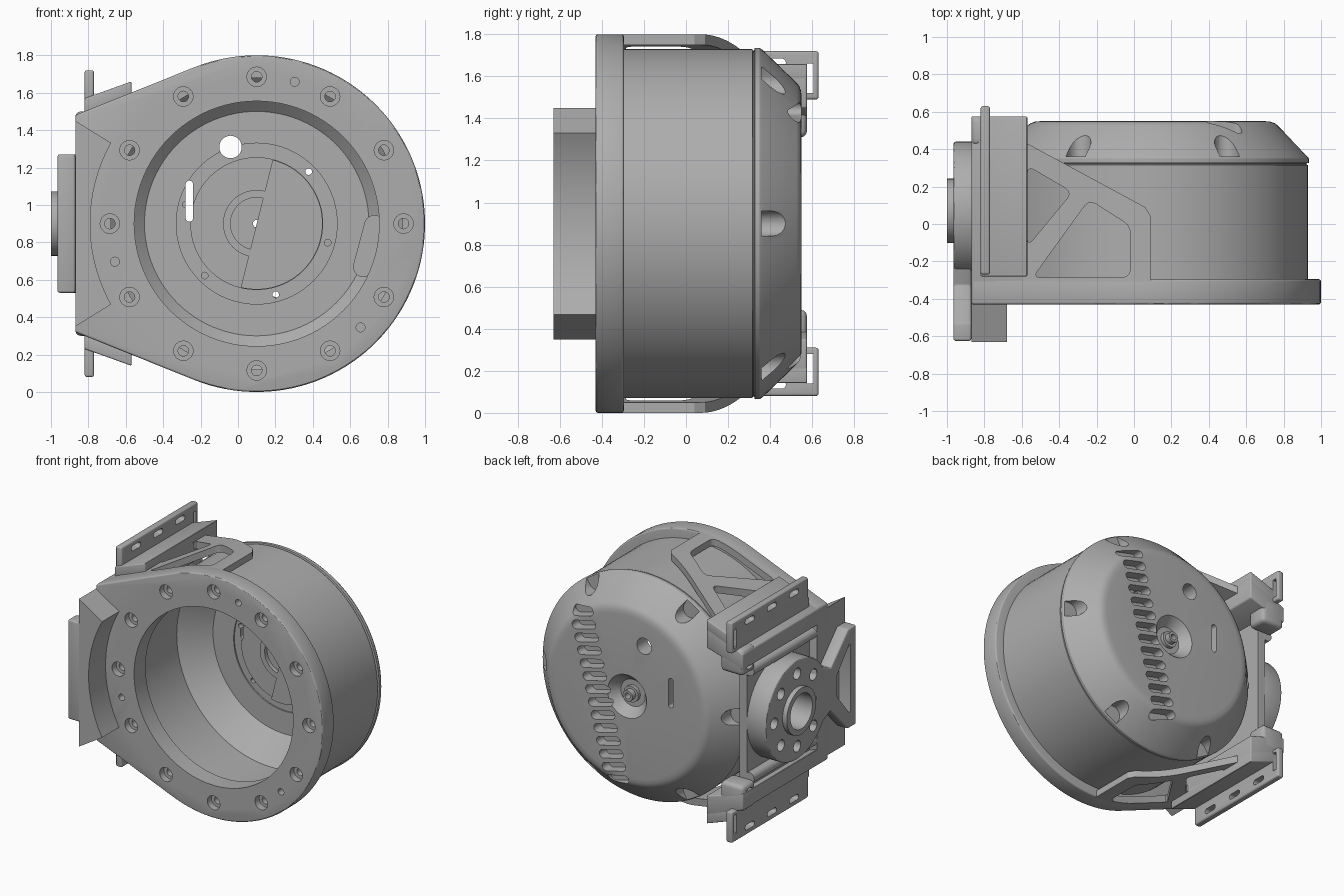
import bpy, bmesh, math
from mathutils import Vector

cube = bpy.data.objects.get("Cube")
if cube:
    bpy.data.objects.remove(cube, do_unlink=True)

CX, CZ = 0.1, 0.9          # main axis, runs along y
grey = bpy.data.materials.new("machined grey")
grey.use_nodes = True
COLOUR = (0.42, 0.42, 0.42, 1)
grey.diffuse_color = COLOUR
grey.node_tree.nodes["Principled BSDF"].inputs["Base Color"].default_value = COLOUR


def place(axis, a, b, t):
    return {"x": (t, a, b), "y": (a, t, b), "z": (a, b, t)}[axis]


def make(name, prisms, bevel=0):
    """One object from prisms (points, axis, start, end)."""
    bm = bmesh.new()
    for pts, axis, t0, t1 in prisms:
        lo = [bm.verts.new(place(axis, a, b, t0)) for a, b in pts]
        hi = [bm.verts.new(place(axis, a, b, t1)) for a, b in pts]
        bm.faces.new(lo)
        bm.faces.new(hi[::-1])
        for i in range(len(pts)):
            j = (i + 1) % len(pts)
            bm.faces.new((lo[j], lo[i], hi[i], hi[j]))
    return finish(name, bm, bevel)


def finish(name, bm, bevel=0):
    bmesh.ops.recalc_face_normals(bm, faces=bm.faces)
    mesh = bpy.data.meshes.new(name)
    bm.to_mesh(mesh)
    bm.free()
    mesh.materials.append(grey)
    ob = bpy.data.objects.new(name, mesh)
    bpy.context.collection.objects.link(ob)
    if bevel:
        mod = ob.modifiers.new("bevel", "BEVEL")
        mod.width, mod.segments, mod.angle_limit = bevel, 3, math.radians(35)
        apply(ob, mod)
    return ob


def apply(ob, mod):
    bpy.context.view_layer.objects.active = ob
    bpy.ops.object.modifier_apply(modifier=mod.name)


def cut(ob, cutter, mode="DIFFERENCE"):
    cutter.hide_render = True
    mod = ob.modifiers.new("cut", "BOOLEAN")
    mod.operation, mod.object, mod.solver = mode, cutter, "EXACT"
    apply(ob, mod)
    bpy.data.objects.remove(cutter, do_unlink=True)


def lathe(name, profile, steps=96):
    """Closed (radius, y) profile spun around the main axis."""
    bm = bmesh.new()
    rings = []
    for i in range(steps):
        a = math.tau * i / steps
        rings.append([bm.verts.new((CX + r * math.cos(a), y, CZ + r * math.sin(a)))
                      for r, y in profile])
    n = len(profile)
    for i in range(steps):
        p, q = rings[i], rings[(i + 1) % steps]
        for k in range(n):
            m = (k + 1) % n
            bm.faces.new((p[k], p[m], q[m], q[k]))
    return finish(name, bm)


def arc(a, b, r, start=0, end=360, n=32):
    full = end - start == 360
    steps = n if full else n - 1
    angles = [math.radians(start + (end - start) * i / steps) for i in range(n)]
    return [(a + r * math.cos(t), b + r * math.sin(t)) for t in angles]


def stadium(a, b, length, width, tilt=0):
    h, pts = (length - width) / 2, []
    for side, s in ((1, tilt - 90), (-1, tilt + 90)):
        t = math.radians(tilt)
        pts += arc(a + side * h * math.cos(t), b + side * h * math.sin(t),
                   width / 2, s, s + 180, 9)
    return pts


def rect(a0, a1, b0, b1):
    return [(a0, b0), (a1, b0), (a1, b1), (a0, b1)]


def flip(pts):
    return [(a, 2 * CZ - b) for a, b in pts]


def polar(r, deg):
    t = math.radians(deg)
    return CX + r * math.cos(t), CZ + r * math.sin(t)


def teardrop(r, left, half):
    """Circle joined by two tangents to a flat left end."""
    return [(left, CZ - half)] + arc(CX, CZ, r, -112, 112, 80) + [(left, CZ + half)]


# Front flange with bore, countersunk bolt holes and pin holes
flange = make("front_flange", [(teardrop(0.9, -0.87, 0.58), "y", -0.43, -0.295)], 0.012)
bolts = [polar(0.785, 30 * i) for i in range(12)]
cut(flange, make("bore_cutter", [(arc(CX, CZ, 0.655, n=96), "y", -1, 1)]))
cut(flange, make("bolt_cutter", [(arc(x, z, 0.028, n=20), "y", -1, 1) for x, z in bolts]
    + [(arc(*polar(0.785, d), 0.024, n=16), "y", -1, -0.37) for d in (75, 195, 315)]))
cut(flange, make("countersink_cutter", [(arc(x, z, 0.052, n=24), "y", -1, -0.38) for x, z in bolts]))

# Hollow housing with chamfered back
housing = lathe("housing", [
    (0.83, -0.31), (0.83, 0.315), (0.822, 0.318), (0.822, 0.324), (0.835, 0.327),
    (0.835, 0.35), (0.825, 0.365), (0.67, 0.525), (0.655, 0.538), (0.63, 0.547),
    (0.60, 0.55), (0.16, 0.55), (0.10, 0.48), (0.02, 0.48), (0.02, 0.40),
    (0.355, 0.40), (0.355, 0.43), (0.43, 0.43), (0.43, 0.42), (0.60, 0.42),
    (0.78, 0.25), (0.78, -0.31)])
TILT = math.radians(14)
slots = []
for i in range(14):
    t = (i - 6.5) * 0.093
    x = CX + t * math.sin(TILT) + 0.24 * math.cos(TILT)
    z = CZ + t * math.cos(TILT) - 0.24 * math.sin(TILT)
    slots.append((stadium(x, z, 0.2, 0.062, -14), "y", 0.47, 0.7))
cut(housing, make("vent_cutter", slots))
cut(housing, make("notch_cutter", [(stadium(*polar(0.85, 60 * i), 0.26, 0.12, 60 * i),
                                    "y", 0.36, 0.7) for i in range(6)]))
cut(housing, make("window_cutter", [
    (stadium(-0.26, 1.02, 0.22, 0.04, 90), "y", 0.3, 0.7),
    (arc(-0.04, 1.31, 0.06), "y", 0.3, 0.7)]))
cut(housing, make("ring_hole_cutter", [(arc(*polar(0.393, 15 + d), 0.018, n=12), "y", 0.3, 0.47)
                                       for d in (30, 150, 210, 270, 330)]))

# Shaft nub and inner details
lathe("shaft_nub", [(0.022, 0.46), (0.06, 0.46), (0.06, 0.505), (0.04, 0.505),
                    (0.04, 0.545), (0.022, 0.545)], 32)
make("inner_half_plate", [(arc(CX, CZ, 0.352, -104, 76, 48), "y", 0.37, 0.41)])
make("inner_half_ring", [(arc(CX, CZ, 0.18, 76, 256, 24) + arc(CX, CZ, 0.14, 256, 76, 24),
                          "y", 0.37, 0.41)])
make("inner_pad", [(stadium(0.7, 0.78, 0.34, 0.11, 75), "y", 0.29, 0.34)])

# Curved wall ahead of the flange
wall = [(-0.87, 1.45)] + arc(CX, CZ, 0.89, 151, 209, 24) + [(-0.87, 0.35)]
make("front_wall", [(wall, "y", -0.63, -0.42)])

# Pierced gussets hugging the housing, top and bottom
gusset = make("side_gussets", [(teardrop(0.9, -0.87, 0.58), "y", -0.31, 0.5)])
cut(gusset, make("shell_cutter", [(teardrop(0.85, -1.2, 0.394), "y", -1, 1)]))
outline = [(-0.6, 0.45), (-0.57, 0.43), (0.06, 0.09), (0.09, 0.04), (0.09, -0.31), (-0.6, -0.31)]
cut(gusset, make("gusset_outline", [(outline, "z", -1, 3)]), "INTERSECT")
cut(gusset, make("gusset_windows", [
    ([(-0.54, -0.285), (-0.24, 0.13), (-0.02, -0.01), (-0.02, -0.285)], "z", -1, 3),
    ([(-0.57, -0.12), (-0.33, 0.17), (-0.57, 0.31)], "z", -1, 3)], 0.04))

# Mounting frame: mirrored slabs, ridges, slotted strips and corner bosses
slab = [(-0.87, 1.36), (-0.57, 1.45), (-0.57, 1.60), (-0.87, 1.48)]
ridge = [(-0.82, 1.49), (-0.57, 1.58), (-0.57, 1.66), (-0.82, 1.57)]
strip = rect(-0.82, -0.77, 1.49, 1.72)
for side, turn in (("upper", lambda p: p), ("lower", flip)):
    make(side + "_slab", [(turn(slab), "y", -0.42, 0.575)], 0.01)
    make(side + "_ridge", [(turn(ridge), "y", -0.28, 0.575)], 0.008)
    rail = make(side + "_strip", [(turn(strip), "y", -0.27, 0.63)], 0.012)
    holes = [stadium(y, 1.665, 0.11, 0.04) for y in (-0.1, 0.16, 0.42)]
    holes.append(rect(0.575, 0.605, 1.52, 1.66))
    cut(rail, make("strip_cutter", [(turn(h), "x", -2, 0) for h in holes]))
    boss = make(side + "_boss", [(turn(rect(0.42, 0.575, 1.31, 1.5)), "x", -0.87, -0.68)], 0.03)
    cut(boss, make("boss_cutter", [(turn(arc(0.495, 1.4, 0.055)), "x", -1, -0.82)]))
    make(side + "_boss_screw", [(turn(arc(0.495, 1.4, 0.03, n=6)), "x", -0.84, -0.81)])
    make(side + "_rod", [(arc(-0.83, turn([(0, 1.3)])[0][1], 0.04), "y", -0.4, 0.44)])
make("frame_back_plate", [(rect(-0.42, 0.44, 0.36, 1.44), "x", -0.81, -0.75)])
make("frame_front_bar", [(rect(-0.42, -0.30, 0.34, 1.46), "x", -0.87, -0.76)])

# Output disc on the side, with raised lip and a forked arm
DY = 0.07
disc = make("output_disc", [(arc(DY, CZ, 0.37, n=64), "x", -0.965, -0.8)], 0.012)
cut(disc, make("disc_cutter", [(arc(DY, CZ, 0.13, n=48), "x", -2, -0.82)]
    + [(arc(DY + 0.27 * math.cos(a), CZ + 0.27 * math.sin(a), 0.042, n=20), "x", -2, -0.82)
       for a in [math.tau * i / 8 for i in range(8)]]))
lip = make("disc_lip", [(arc(DY, CZ, 0.172, n=48), "x", -1.0, -0.95)])
cut(lip, make("lip_cutter", [(arc(DY, CZ, 0.13, n=48), "x", -2, 0)]))
fork = [(-0.16, 1.14), (-0.33, 1.06), (-0.53, 1.27), (-0.625, 1.27)]
arm = make("forked_arm", [(fork + flip(fork)[::-1], "x", -0.965, -0.87)], 0.012)
cut(arm, make("arm_cutter", [([(-0.39, 0.97), (-0.555, 1.17), (-0.555, 0.63), (-0.39, 0.83)],
                              "x", -2, 0)], 0.025))

# Smooth curved faces, keep edges sharp
bpy.ops.object.select_all(action="DESELECT")
for ob in bpy.context.scene.objects:
    if ob.type == "MESH":
        ob.select_set(True)
        bpy.context.view_layer.objects.active = ob
bpy.ops.object.shade_smooth_by_angle(angle=math.radians(30))
